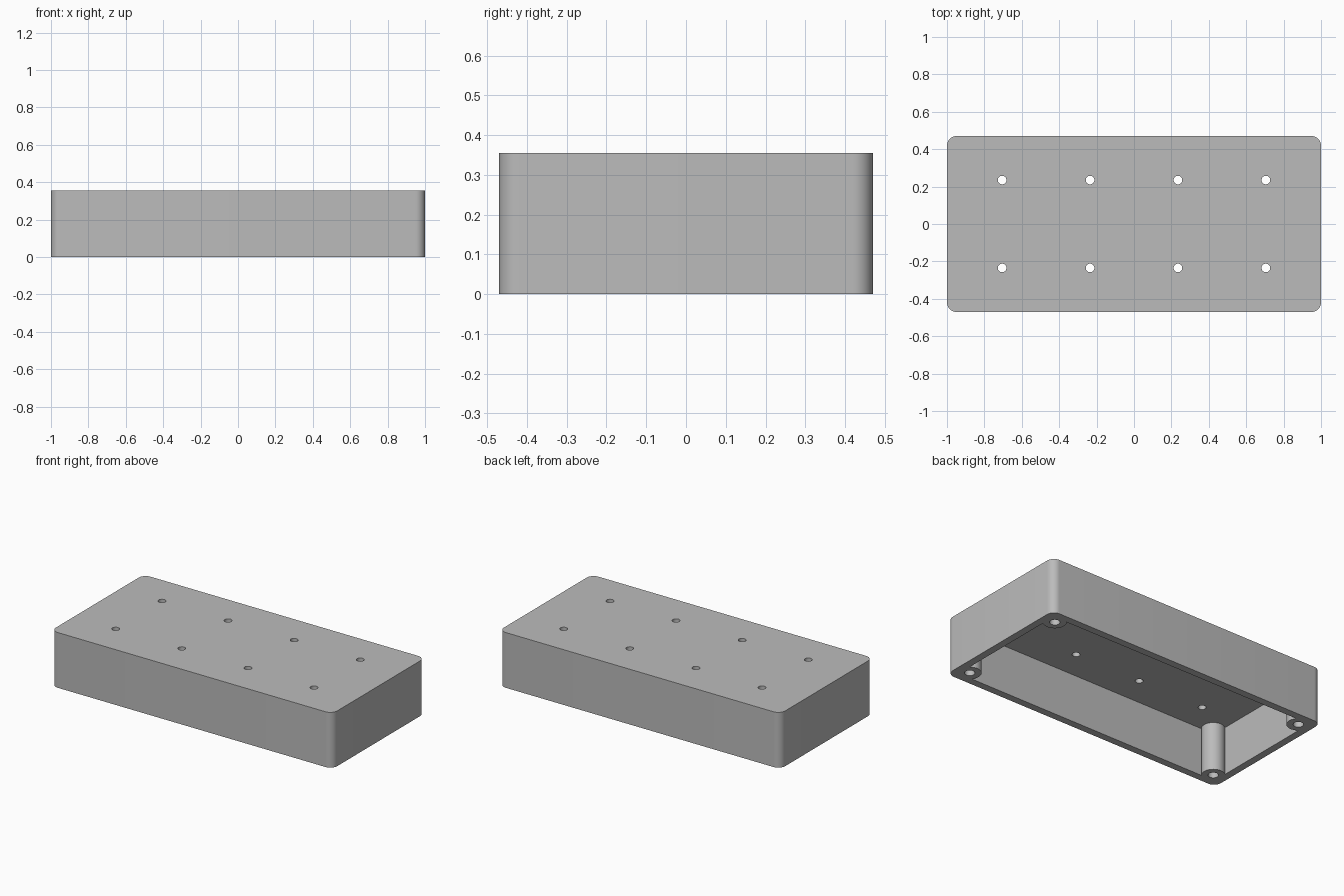
import bpy, bmesh, math

cube = bpy.data.objects.get("Cube")
if cube:
    bpy.data.objects.remove(cube, do_unlink=True)

L, W, H = 2.0, 0.94, 0.355
WALL = 0.047
POST_INSET, POST_R, SCREW_R = 0.092, 0.068, 0.03
VENT_R = 0.023

grey = bpy.data.materials.new("mid grey")
grey.use_nodes = True
COLOUR = (0.5, 0.5, 0.5, 1)
grey.diffuse_color = COLOUR
grey.node_tree.nodes["Principled BSDF"].inputs["Base Color"].default_value = COLOUR


def to_object(bm, name):
    bmesh.ops.recalc_face_normals(bm, faces=bm.faces)
    mesh = bpy.data.meshes.new(name)
    bm.to_mesh(mesh)
    bm.free()
    mesh.materials.append(grey)
    obj = bpy.data.objects.new(name, mesh)
    bpy.context.collection.objects.link(obj)
    return obj


def block(name, sx, sy, z0, z1, radius=0):
    """Box with optionally rounded vertical corners."""
    bm = bmesh.new()
    bmesh.ops.create_cube(bm, size=1)
    for v in bm.verts:
        v.co = (v.co.x * sx, v.co.y * sy, z0 if v.co.z < 0 else z1)
    if radius:
        uprights = [e for e in bm.edges
                    if abs(e.verts[0].co.z - e.verts[1].co.z) > 0.01]
        bmesh.ops.bevel(bm, geom=uprights, offset=radius, segments=10,
                        profile=0.5, affect='EDGES')
    return to_object(bm, name)


def cylinders(name, spots, radius, z0, z1):
    """Upright cylinders at every given spot, in one mesh."""
    bm = bmesh.new()
    for x, y in spots:
        made = bmesh.ops.create_cone(bm, cap_ends=True, segments=40, radius1=radius,
                                     radius2=radius, depth=z1 - z0)
        bmesh.ops.translate(bm, verts=made["verts"], vec=(x, y, (z0 + z1) / 2))
    return to_object(bm, name)


def subtract(target, cutter):
    mod = target.modifiers.new("cut", 'BOOLEAN')
    mod.operation, mod.solver, mod.object = 'DIFFERENCE', 'EXACT', cutter
    bpy.context.view_layer.objects.active = target
    bpy.ops.object.modifier_apply(modifier=mod.name)
    bpy.data.objects.remove(cutter, do_unlink=True)


corners = [(sx * (L / 2 - POST_INSET), sy * (W / 2 - POST_INSET))
           for sx in (-1, 1) for sy in (-1, 1)]
grid = [((i - 1.5) * 0.47, sy * 0.235) for i in range(4) for sy in (-1, 1)]

# Hollow underside, leaving round screw posts standing in the corners
cavity = block("cavity", L - 2 * WALL, W - 2 * WALL, -0.1, H - WALL)
subtract(cavity, cylinders("post_cutter", corners, POST_R, -0.2, H))

# Open-bottomed enclosure
enclosure = block("enclosure", L, W, 0, H, 0.05)
subtract(enclosure, cavity)

# Blind screw holes in the posts and through holes in the top plate
subtract(enclosure, cylinders("screw_holes", corners, SCREW_R, -0.1, H - WALL))
subtract(enclosure, cylinders("top_holes", grid, VENT_R, H - 2 * WALL, H + 0.1))

bpy.ops.object.select_all(action='DESELECT')
enclosure.select_set(True)
bpy.context.view_layer.objects.active = enclosure
bpy.ops.object.shade_smooth_by_angle(angle=math.radians(30))
